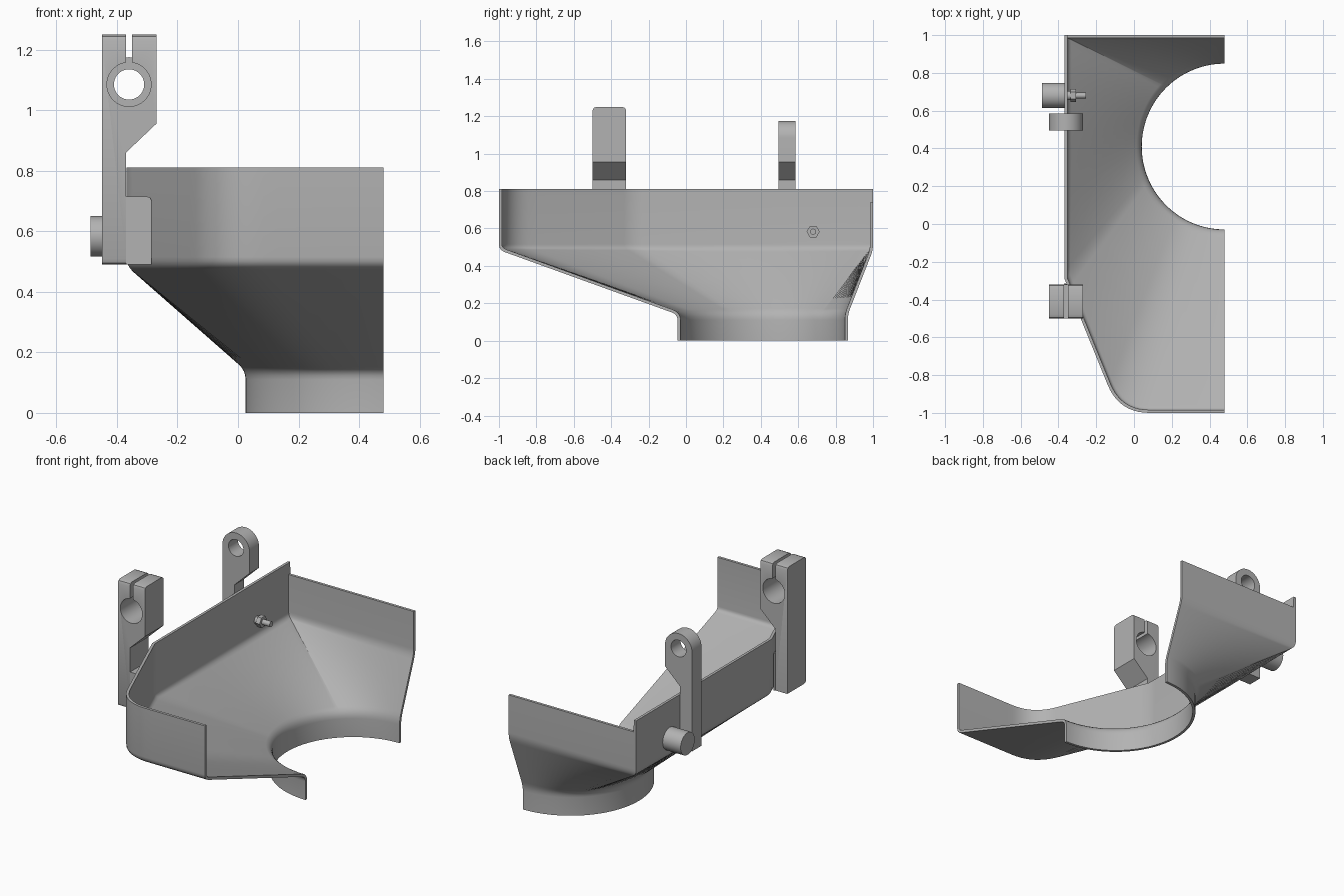
import bpy, bmesh, math
from mathutils import Vector, Matrix

if "Cube" in bpy.data.objects:
    bpy.data.objects.remove(bpy.data.objects["Cube"], do_unlink=True)

grey = bpy.data.materials.new("plain grey")
grey.use_nodes = True
grey.diffuse_color = (0.45, 0.45, 0.45, 1)
grey.node_tree.nodes["Principled BSDF"].inputs["Base Color"].default_value = (0.45, 0.45, 0.45, 1)


def finish(name, bm, thickness=0):
    mesh = bpy.data.meshes.new(name)
    bm.to_mesh(mesh)
    bm.free()
    mesh.materials.append(grey)
    obj = bpy.data.objects.new(name, mesh)
    bpy.context.collection.objects.link(obj)
    bpy.ops.object.select_all(action='DESELECT')
    obj.select_set(True)
    bpy.context.view_layer.objects.active = obj
    if thickness:
        mod = obj.modifiers.new("shell", 'SOLIDIFY')
        mod.thickness = thickness
        mod.offset = -1
        mod.use_even_offset = True
        bpy.ops.object.modifier_apply(modifier=mod.name)
    bpy.ops.object.shade_smooth_by_angle(angle=math.radians(28))
    return obj


def circle(cx, cz, r, start=0, end=360, n=40):
    """Points on an arc, angles in degrees."""
    angles = [math.radians(start + (end - start) * i / n) for i in range(n + 1)]
    return [(cx + r * math.cos(a), cz + r * math.sin(a)) for a in angles]


def prism(name, loops, to_3d, sweep, chamfer=None, width=0.02):
    """Fill an outline (and optional hole) and sweep it along a vector."""
    bm = bmesh.new()
    edges = []
    for loop in loops:
        vs = [bm.verts.new(to_3d(*p)) for p in loop]
        edges += [bm.edges.new((vs[i - 1], vs[i])) for i in range(len(vs))]
    if len(loops) == 1:
        bm.faces.new(vs)
    else:
        bmesh.ops.triangle_fill(bm, edges=edges, use_beauty=True)
    res = bmesh.ops.extrude_face_region(bm, geom=bm.faces[:])
    moved = [g for g in res["geom"] if isinstance(g, bmesh.types.BMVert)]
    bmesh.ops.translate(bm, verts=moved, vec=sweep)
    bmesh.ops.recalc_face_normals(bm, faces=bm.faces[:])
    if chamfer:
        picked = [e for e in bm.edges if chamfer(*[v.co for v in e.verts])]
        bmesh.ops.bevel(bm, geom=picked, offset=width, segments=2, profile=0.5, affect='EDGES')
    return finish(name, bm)


def rod(name, x0, x1, y, z, r, sides=40, bevel=0):
    """Cylinder lying along x."""
    bm = bmesh.new()
    bmesh.ops.create_cone(bm, cap_ends=True, segments=sides, radius1=r, radius2=r, depth=x1 - x0)
    bmesh.ops.transform(bm, verts=bm.verts, matrix=Matrix.Translation(((x0 + x1) / 2, y, z))
                        @ Matrix.Rotation(math.pi / 2, 4, 'Y'))
    return finish(name, bm)


# Half hopper: rim outline lofted to a round throat
CUT, SIDE, TOP, BEND, NECK = 0.48, -0.368, 0.81, 0.485, 0.14
WALL = 0.016


def line(a, b, n):
    return [Vector(a).lerp(Vector(b), i / n) for i in range(n)]


back_corner, step = (SIDE, 1), SIDE + WALL
d0, dc, d1 = Vector((-0.14, -0.85)), Vector((-0.079, -1)), Vector((0.083, -1))
outline = line((CUT, 1), (step, 1), 18) + [Vector((step, 1)), Vector((step - 0.001, 1))]
outline += line(back_corner, (SIDE, -0.29), 24) + line((SIDE, -0.29), d0, 12)
outline += [d0.lerp(dc, i / 10).lerp(dc.lerp(d1, i / 10), i / 10) for i in range(10)]
outline += line(d1, (CUT, -1), 8) + [Vector((CUT, -1))]

lengths = [0]
for a, b in zip(outline, outline[1:]):
    lengths.append(lengths[-1] + (b - a).length)

bm = bmesh.new()
columns = []
for p, s in zip(outline, lengths):
    a = math.pi * (0.5 + s / lengths[-1])
    q = Vector((CUT + 0.455 * math.cos(a), 0.41 + 0.455 * math.sin(a)))
    low_back = p.y > 0.999 and p.x > step - 0.0005
    top = Vector((p.x, p.y, 0.74 if low_back else TOP))
    bend, neck = Vector((p.x, p.y, BEND)), Vector((q.x, q.y, NECK))
    slope = (neck - bend).normalized() * 0.035
    up = Vector((0, 0, 0.03))
    column = [top]
    for start, mid, end in ((bend + up, bend, bend + slope), (neck - slope, neck, neck - up)):
        column += [start.lerp(mid, t / 4).lerp(mid.lerp(end, t / 4), t / 4) for t in range(5)]
    column.append(Vector((q.x, q.y, 0)))
    columns.append([bm.verts.new(c) for c in column])
for c0, c1 in zip(columns, columns[1:]):
    for r in range(len(c0) - 1):
        bm.faces.new((c0[r], c0[r + 1], c1[r + 1], c1[r]))
finish("half_hopper", bm, WALL)

# Brackets: column with an offset head around a bore
LEFT, MID, RIGHT, FOOT = -0.45, -0.37, -0.27, 0.49
AX, AZ = -0.36, 1.085
stem = [(LEFT, FOOT), (MID, FOOT), (MID, 0.86), (RIGHT, 0.955)]


def across(a, b):
    """Edge along x at the top, or at the front of the foot."""
    return abs(a.y - b.y) < 1e-4 and abs(a.z - b.z) < 1e-4 and (
        a.z > 1.249 or (a.z < FOOT + 0.001 and a.y < -0.49))


# Split clamp in front
clamp = stem + [(RIGHT, 1.25), (-0.35, 1.25)] + circle(AX, AZ, 0.073, 82, -262) + [(MID, 1.25), (LEFT, 1.25)]
prism("front_clamp_bracket", [clamp], lambda x, z: (x, -0.5, z), (0, 0.18, 0), across)

# Round-headed bracket behind
eye = stem + circle(AX, AZ, 0.09, 0, 180, 24)
prism("rear_eye_bracket", [eye, circle(AX, AZ, 0.05)[:-1]], lambda x, z: (x, 0.495, z), (0, 0.09, 0))

# Wedge joining the clamp to the slanted wall
wedge = [(MID, -0.498), (-0.285, -0.498), (-0.36, -0.315), (MID, -0.315)]
prism("clamp_wedge", [wedge], lambda x, y: (x, y, FOOT), (0, 0, 0.225),
      lambda a, b: abs(a.z - b.z) < 1e-4 and a.z > 0.7 and min(a.x, b.x) > -0.365, 0.015)

# Thumb screw through the long wall
Y, Z = 0.68, 0.583
rod("screw_knob", -0.487, SIDE, Y, Z, 0.067)
rod("screw_stud", -0.38, -0.255, Y, Z, 0.016, 20)
rod("screw_washer", -0.355, -0.335, Y, Z, 0.024, 24)
rod("screw_nut", -0.335, -0.308, Y, Z, 0.035, 6)
